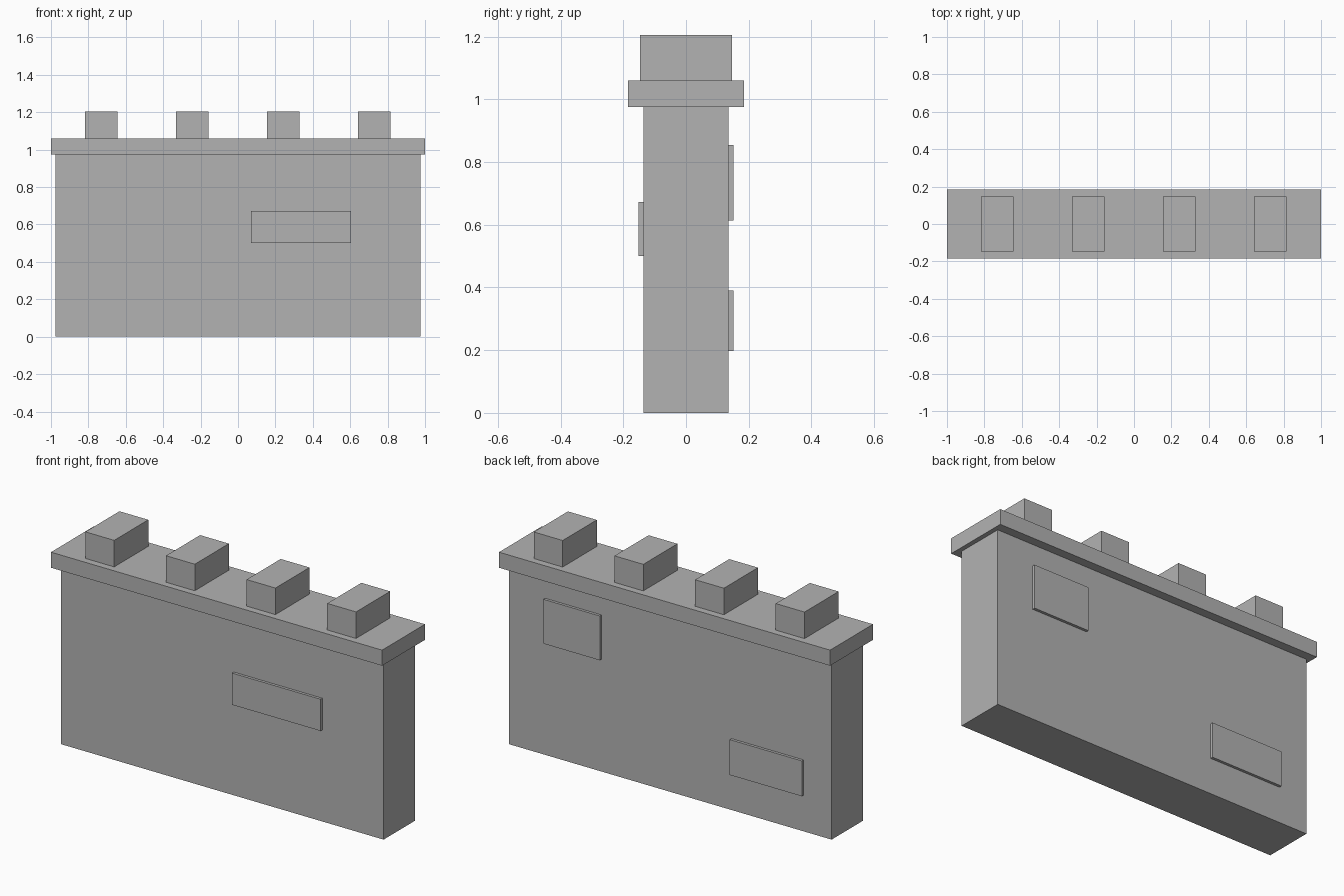
import bpy

if "Cube" in bpy.data.objects:
    bpy.data.objects.remove(bpy.data.objects["Cube"], do_unlink=True)

stone = bpy.data.materials.new("stone_grey")
stone.use_nodes = True
GREY = (0.45, 0.45, 0.45, 1)
stone.diffuse_color = GREY
stone.node_tree.nodes["Principled BSDF"].inputs["Base Color"].default_value = GREY


def box(name, x, y, z):
    """Add a block spanning the given (low, high) range on each axis."""
    spans = (x, y, z)
    bpy.ops.mesh.primitive_cube_add(size=1, location=[(a + b) / 2 for a, b in spans])
    obj = bpy.context.object
    obj.name = name
    obj.scale = [b - a for a, b in spans]
    bpy.ops.object.transform_apply(location=False, rotation=False, scale=True)
    obj.data.materials.append(stone)
    return obj


HALF_DEPTH = 0.136   # wall half thickness
WALL_TOP = 0.975
CAP_TOP = 1.06
RELIEF = 0.015       # how far the raised stones stand out

# Wall and overhanging coping
box("wall", (-0.975, 0.975), (-HALF_DEPTH, HALF_DEPTH), (0, WALL_TOP))
box("coping", (-1, 1), (-0.185, 0.185), (WALL_TOP, CAP_TOP))

# Evenly spaced battlements
for i in range(4):
    cx = -0.732 + i * 0.487
    box(f"battlement_{i + 1}", (cx - 0.087, cx + 0.087), (-0.147, 0.147), (CAP_TOP, 1.205))

# Raised stones on the two faces of the wall
front = (-HALF_DEPTH - RELIEF, -HALF_DEPTH)
back = (HALF_DEPTH, HALF_DEPTH + RELIEF)
box("front_stone", (0.07, 0.605), front, (0.5, 0.673))
box("back_upper_stone", (0.415, 0.755), back, (0.613, 0.855))
box("back_lower_stone", (-0.805, -0.37), back, (0.197, 0.39))
